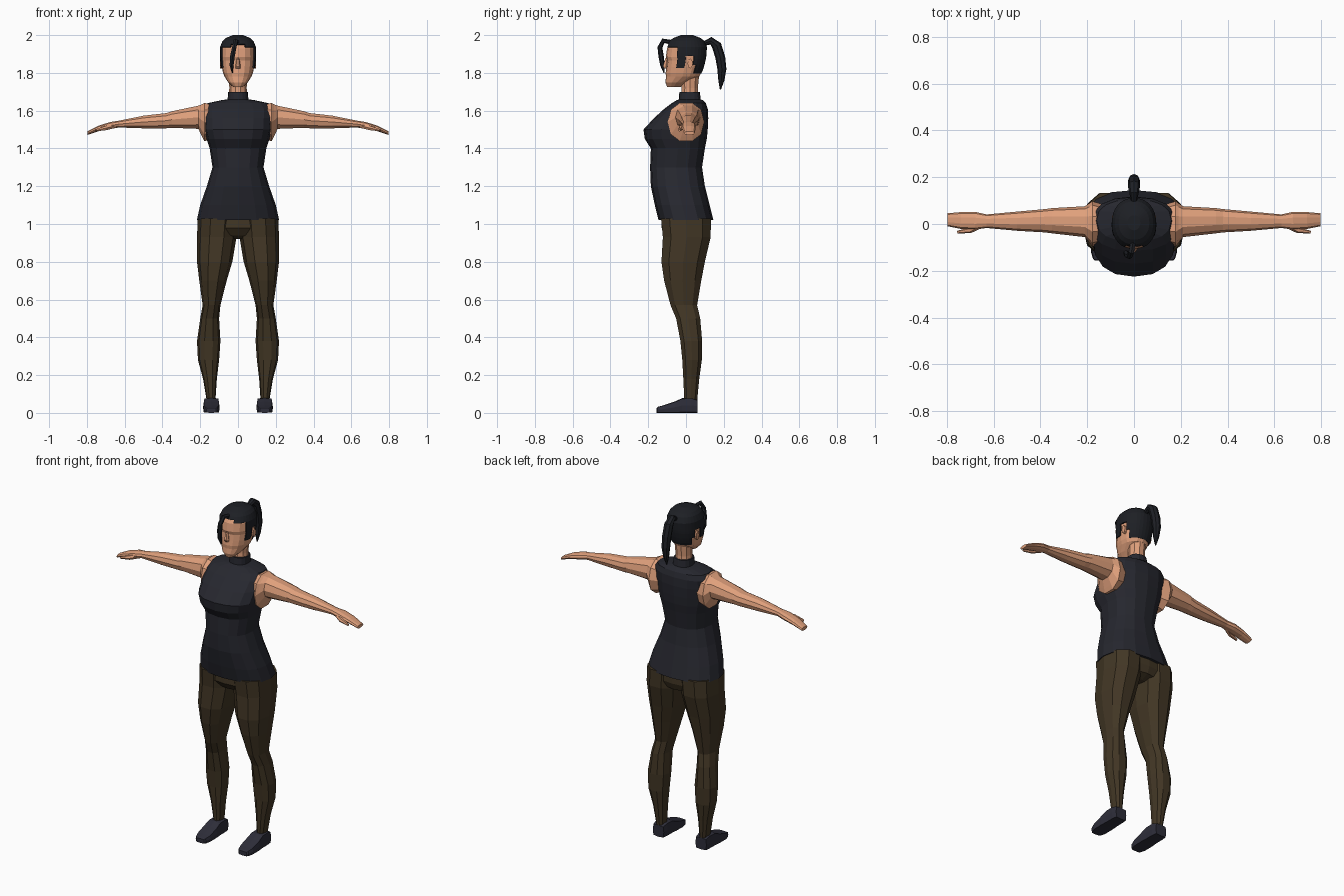
import bpy
import bmesh
import math
from mathutils import Vector

if "Cube" in bpy.data.objects:
    bpy.data.objects.remove(bpy.data.objects["Cube"], do_unlink=True)


def material(name, r, g, b):
    mat = bpy.data.materials.new(name)
    mat.use_nodes = True
    mat.diffuse_color = (r, g, b, 1)
    mat.node_tree.nodes["Principled BSDF"].inputs["Base Color"].default_value = (r, g, b, 1)
    return mat


skin = material("skin", .74, .35, .2)
cloth = material("dark top cloth", .0194, .0203, .028)
trousers = material("brown trouser cloth", .054, .037, .018)
leather = material("shoe leather", .027, .027, .042)
hair = material("black hair", .0125, .014, .018)

X, Y, Z = Vector((1, 0, 0)), Vector((0, 1, 0)), Vector((0, 0, 1))


def ring(center, u, v, count, power=2.0):
    """Superellipse cross-section spanned by the half-axes u and v."""
    points = []
    for i in range(count):
        a = math.tau * i / count
        c, s = math.cos(a), math.sin(a)
        points.append(Vector(center)
                      + u * math.copysign(abs(c) ** (2 / power), c)
                      + v * math.copysign(abs(s) ** (2 / power), s))
    return points


def loft(name, rings, mat, keep=None):
    """Skin a list of rings into a capped, flat-shaded part."""
    bm = bmesh.new()
    rows = [[bm.verts.new(p) for p in r] for r in rings]
    count = len(rows[0])
    for low, high in zip(rows, rows[1:]):
        for i in range(count):
            j = (i + 1) % count
            bm.faces.new((low[i], low[j], high[j], high[i]))
    bm.faces.new(rows[0])
    bm.faces.new(rows[-1])
    bmesh.ops.recalc_face_normals(bm, faces=bm.faces)
    if keep:
        drop = [f for f in bm.faces if not keep(f.calc_center_median())]
        bmesh.ops.delete(bm, geom=drop, context="FACES")
    mesh = bpy.data.meshes.new(name)
    bm.to_mesh(mesh)
    bm.free()
    mesh.materials.append(mat)
    obj = bpy.data.objects.new(name, mesh)
    bpy.context.collection.objects.link(obj)
    return obj


def slab(z, half, front, back, count, power=2.0, x=0.0):
    """Horizontal ring given by half width and front and back limits."""
    return ring((x, (front + back) / 2, z), X * half, Y * (back - front) / 2, count, power)


def tube(name, path, mat, ref=X, count=8):
    """Tapered strand through (x, y, z, radius) points."""
    rings = []
    for i, p in enumerate(path):
        before, after = path[max(i - 1, 0)], path[min(i + 1, len(path) - 1)]
        t = (Vector(after[:3]) - Vector(before[:3])).normalized()
        u = t.cross(ref).normalized()
        rings.append(ring(p[:3], u * p[3], t.cross(u) * p[3], count))
    return loft(name, rings, mat)


# Sleeveless top with high collar: z, half width, front, back
top = [(1.02, .218, -.145, .145), (1.1, .2, -.165, .125), (1.2, .165, -.186, .1),
       (1.3, .135, -.19, .085), (1.4, .15, -.186, .1), (1.45, .166, -.218, .11),
       (1.5, .178, -.225, .115), (1.56, .182, -.17, .118), (1.61, .183, -.115, .115),
       (1.64, .16, -.075, .105), (1.655, .09, -.05, .09), (1.66, .055, -.038, .078),
       (1.7, .052, -.035, .073)]
loft("sleeveless_top", [slab(*r, 16, 2.4) for r in top], cloth)

# Hips joining the two trouser legs
hips = [(1.04, .2, -.13, .13), (.98, .2, -.13, .13), (.94, .1, -.1, .115), (.92, .04, -.05, .07)]
loft("trouser_hips", [slab(*r, 16, 2.4) for r in hips], trousers)

# Legs: z, inner x, outer x, front, back
leg = [(1.03, .0, .213, -.138, .138), (.93, .008, .217, -.128, .136), (.8, .03, .217, -.135, .105),
       (.7, .06, .205, -.12, .085), (.57, .093, .187, -.085, .062), (.5, .1, .2, -.055, .078),
       (.38, .093, .217, -.032, .088), (.28, .1, .212, -.022, .086), (.18, .112, .185, -.016, .072),
       (.06, .12, .165, -.01, .06)]
# Shoes: y, half width, height
shoe = [(.06, .036, .07), (.03, .04, .08), (-.02, .041, .078), (-.06, .044, .06),
        (-.12, .043, .04), (-.15, .034, .032), (-.156, .026, .026)]
# Arms with shoulder root and flat hand: x, y, z, half depth, half height
arm = [(.12, 0, 1.54, .08, .09), (.178, 0, 1.54, .097, .106), (.19, .004, 1.548, .085, .09),
       (.21, .01, 1.565, .066, .064), (.35, .014, 1.553, .054, .046), (.38, .014, 1.547, .05, .042),
       (.5, .012, 1.54, .041, .035), (.63, .012, 1.529, .029, .019), (.68, .014, 1.521, .038, .019),
       (.74, .015, 1.505, .036, .015), (.797, .018, 1.481, .028, .01)]
thumb = [(.65, .0, 1.522, .014), (.7, -.026, 1.508, .013), (.755, -.035, 1.496, .006)]

for side, s in (("left", 1), ("right", -1)):
    loft(side + "_trouser_leg",
         [slab(z, (b - a) / 2, f, r, 10, 2.3, s * (a + b) / 2) for z, a, b, f, r in leg], trousers)
    loft(side + "_shoe",
         [ring((s * .141, y, h / 2), X * w, Z * h / 2, 8, 7) for y, w, h in shoe], leather)
    loft(side + "_arm",
         [ring((s * x, y, z), Y * d, Z * h, 10, 2.2) for x, y, z, d, h in arm], skin)
    tube(side + "_thumb", [(s * x, y, z, r) for x, y, z, r in thumb], skin, Z, 6)
    # Small ear set in the gap of the hair
    loft(side + "_ear",
         [ring((s * x, .022, 1.85), Y * .014, Z * .026, 8) for x in (.075, .094)], skin)

# Neck
neck = [(1.64, .05, -.03, .07), (1.72, .046, -.025, .065), (1.82, .05, -.03, .075)]
loft("neck", [slab(*r, 10) for r in neck], skin)

# Head: z, half width, front, back
skull = [(1.725, .026, -.1, -.03), (1.75, .052, -.109, .01), (1.78, .071, -.106, .07),
         (1.8, .079, -.108, .08), (1.83, .085, -.104, .09), (1.865, .088, -.1, .098),
         (1.885, .089, -.107, .101), (1.93, .088, -.1, .104), (1.965, .073, -.078, .088),
         (1.983, .05, -.05, .062), (1.992, .02, -.02, .03)]
loft("head", [slab(*r, 16, 2.2) for r in skull], skin)

# Nose
nose = [(1.88, .006, -.11, -.09), (1.835, .014, -.124, -.09), (1.822, .012, -.116, -.09)]
loft("nose", [slab(*r, 6) for r in nose], skin)


def skull_at(z):
    for a, b in zip(skull, skull[1:]):
        if z <= b[0]:
            t = (z - a[0]) / (b[0] - a[0])
            return [p + (q - p) * t for p, q in zip(a, b)][1:]
    return skull[-1][1:]


def inside_hairline(c):
    """Fringe, sideburn, ear gap and nape, from front to back."""
    if c.y < -.045:
        limit = 1.955 - .3 * abs(c.x)
    elif c.y < 0:
        limit = 1.825
    elif c.y < .045:
        limit = 1.885
    else:
        limit = 1.79
    return c.z > limit


# Hair cap following the skull
cap = []
for i in range(15):
    z = 1.78 + .22 * i / 14
    w, f, b = skull_at(z - .008)
    cap.append(slab(z, w + .007, f - .007, b + .007, 32, 2.2))
shell = loft("hair_cap", cap, hair, inside_hairline)
thick = shell.modifiers.new("thickness", "SOLIDIFY")
thick.thickness = .008

# Ponytail and loose front strand
tube("ponytail", [(0, .095, 1.955, .012), (0, .132, 1.97, .02), (0, .162, 1.945, .026),
                  (0, .182, 1.88, .026), (0, .19, 1.82, .024), (0, .187, 1.76, .016),
                  (0, .182, 1.712, .003)], hair)
tube("front_strand", [(-.004, -.08, 1.963, .012), (-.012, -.12, 1.97, .013),
                      (-.02, -.138, 1.935, .013), (-.029, -.132, 1.89, .014),
                      (-.034, -.124, 1.84, .012), (-.03, -.116, 1.8, .003)], hair, X, 6)
